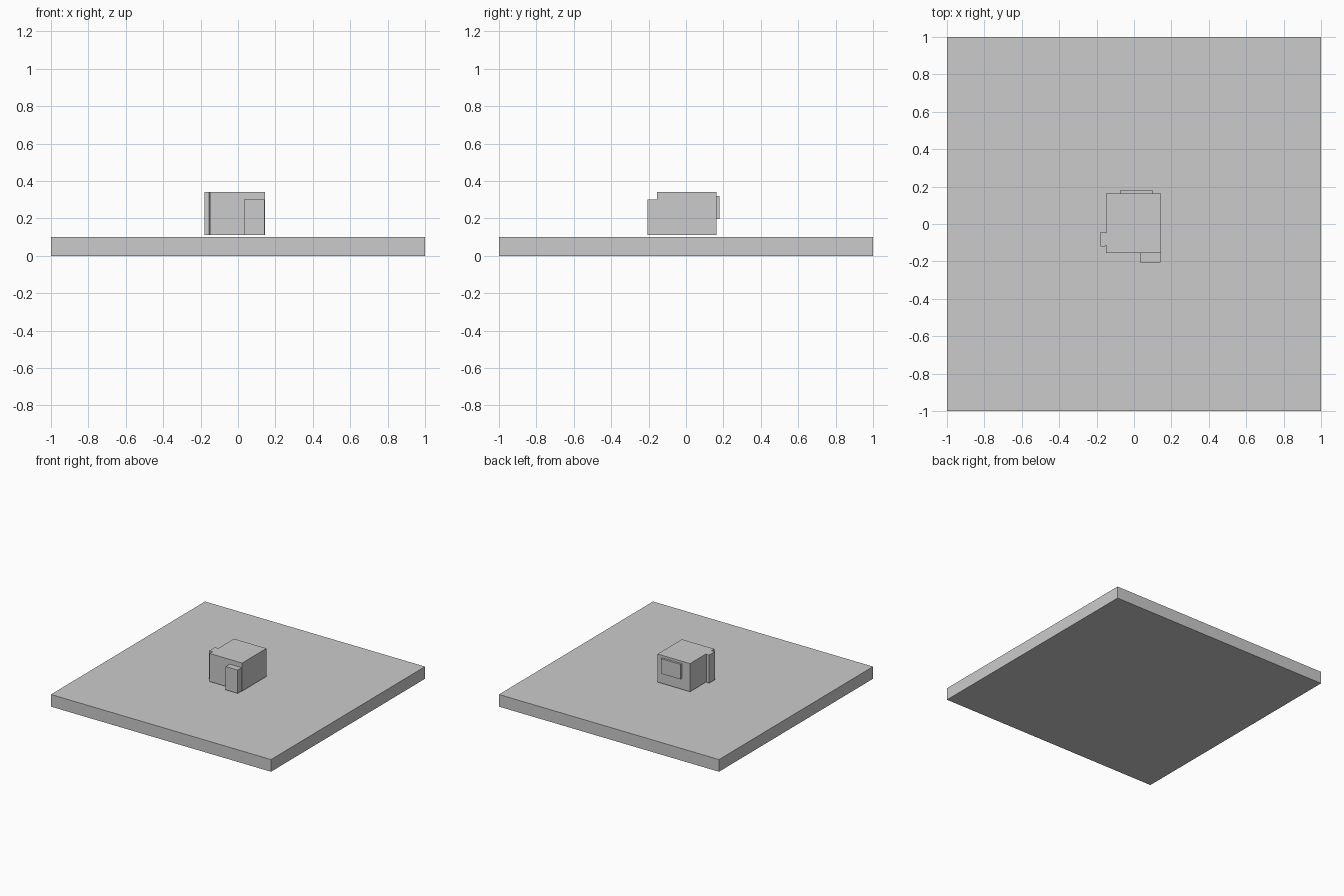
import bpy
import bmesh

if "Cube" in bpy.data.objects:
    bpy.data.objects.remove(bpy.data.objects["Cube"])


def prism(name, outline, z0, z1):
    """Extrude a counter-clockwise footprint between two heights."""
    bm = bmesh.new()
    face = bm.faces.new([bm.verts.new((x, y, z0)) for x, y in outline])
    top = bmesh.ops.extrude_face_region(bm, geom=[face], use_keep_orig=True)
    for v in top["geom"]:
        if isinstance(v, bmesh.types.BMVert):
            v.co.z = z1
    bmesh.ops.recalc_face_normals(bm, faces=bm.faces)
    mesh = bpy.data.meshes.new(name)
    bm.to_mesh(mesh)
    bm.free()
    obj = bpy.data.objects.new(name, mesh)
    bpy.context.collection.objects.link(obj)
    return obj


def box(name, x0, x1, y0, y1, z0, z1):
    return prism(name, [(x0, y0), (x1, y0), (x1, y1), (x0, y1)], z0, z1)


# Wide base slab
box("base_slab", -1, 1, -1, 1, 0, 0.1)

# Main block with the full-height side column, slightly necked at the wall
prism("main_block", [
    (-0.15, -0.154), (0.145, -0.154), (0.145, 0.162), (-0.15, 0.162),
    (-0.15, -0.05), (-0.155, -0.042), (-0.18, -0.042),
    (-0.18, -0.119), (-0.155, -0.119), (-0.15, -0.111),
], 0.11, 0.341)

# Lower block on the front face
box("front_block", 0.032, 0.141, -0.205, -0.154, 0.11, 0.302)

# Raised panel on the back face
box("back_panel", -0.075, 0.102, 0.162, 0.179, 0.198, 0.321)
